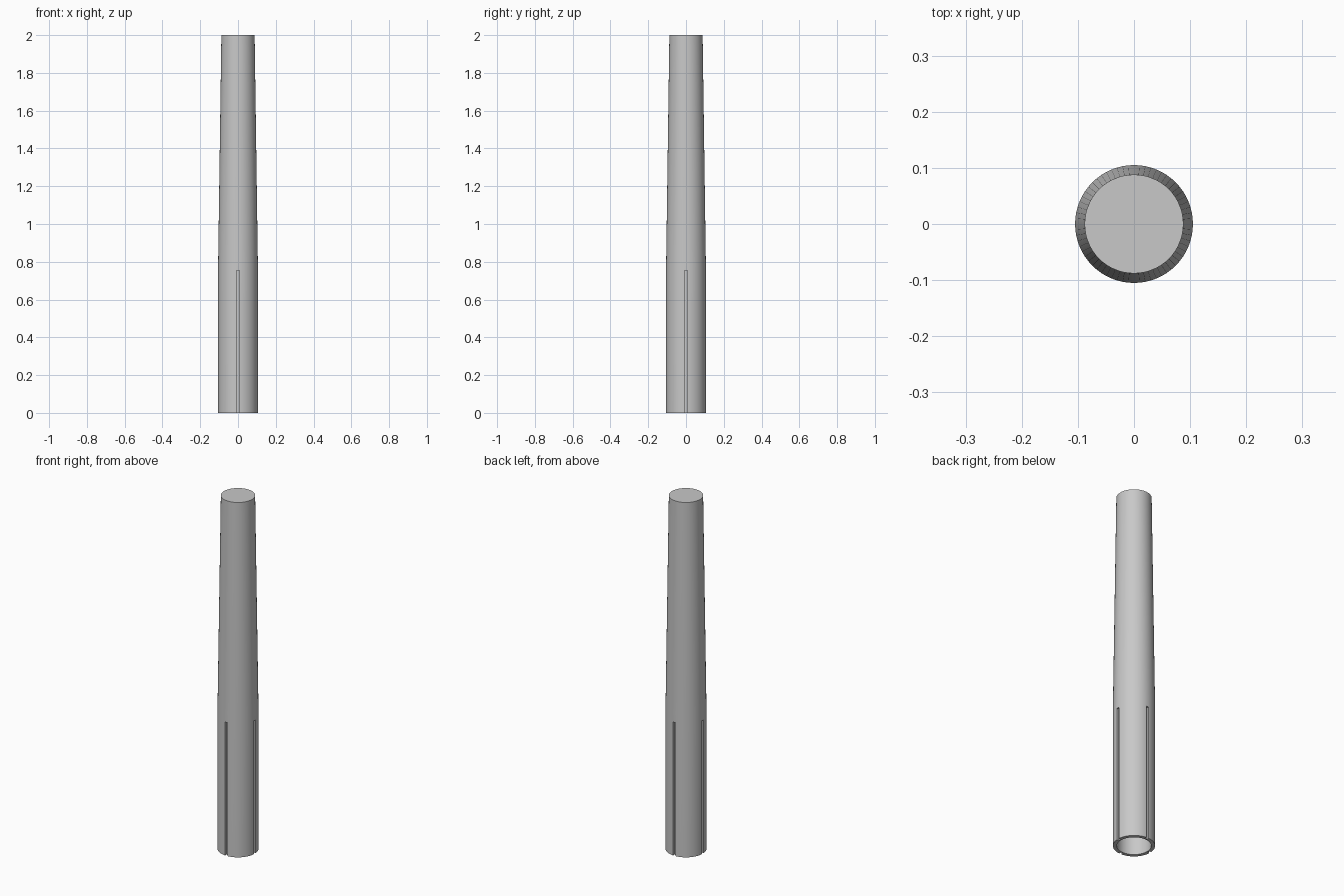
import bpy
import bmesh
from math import pi, radians
from mathutils import Matrix, Vector

cube = bpy.data.objects.get("Cube")
if cube:
    bpy.data.objects.remove(cube, do_unlink=True)

grey = bpy.data.materials.new("light_grey")
grey.use_nodes = True
colour = (0.58, 0.58, 0.58, 1)
grey.diffuse_color = colour
grey.node_tree.nodes["Principled BSDF"].inputs["Base Color"].default_value = colour


def add_object(name, bm):
    bmesh.ops.recalc_face_normals(bm, faces=bm.faces)
    mesh = bpy.data.meshes.new(name)
    bm.to_mesh(mesh)
    bm.free()
    mesh.materials.append(grey)
    obj = bpy.data.objects.new(name, mesh)
    bpy.context.collection.objects.link(obj)
    return obj


# Hollow tapered tube, closed at the top and open at the bottom: (radius, z)
profile = [(0, 2), (0.088, 2), (0.105, 0.8), (0.105, 0),
           (0.086, 0), (0.086, 0.8), (0.07, 1.97), (0, 1.97)]
bm = bmesh.new()
points = [bm.verts.new((r, 0, z)) for r, z in profile]
edges = [bm.edges.new(pair) for pair in zip(points, points[1:])]
bmesh.ops.spin(bm, geom=points + edges, cent=(0, 0, 0), axis=(0, 0, 1),
               angle=2 * pi, steps=64, use_merge=False)
bmesh.ops.remove_doubles(bm, verts=bm.verts, dist=0.0001)
tube = add_object("tapered_tube", bm)

# Four narrow grooves running up from the bottom rim
bm = bmesh.new()
for i in range(4):
    place = (Matrix.Rotation(i * pi / 2, 4, "Z")
             @ Matrix.Translation(Vector((0.115, 0, 0.33)))
             @ Matrix.Diagonal((0.044, 0.016, 0.85, 1)))
    bmesh.ops.create_cube(bm, size=1, matrix=place)
cutter = add_object("groove_cutter", bm)
cutter.hide_render = True

cut = tube.modifiers.new("grooves", "BOOLEAN")
cut.operation = "DIFFERENCE"
cut.solver = "EXACT"
cut.object = cutter

bpy.ops.object.select_all(action="DESELECT")
tube.select_set(True)
bpy.context.view_layer.objects.active = tube
bpy.ops.object.modifier_apply(modifier=cut.name)
bpy.data.objects.remove(cutter, do_unlink=True)
bpy.ops.object.shade_smooth_by_angle(angle=radians(30))
